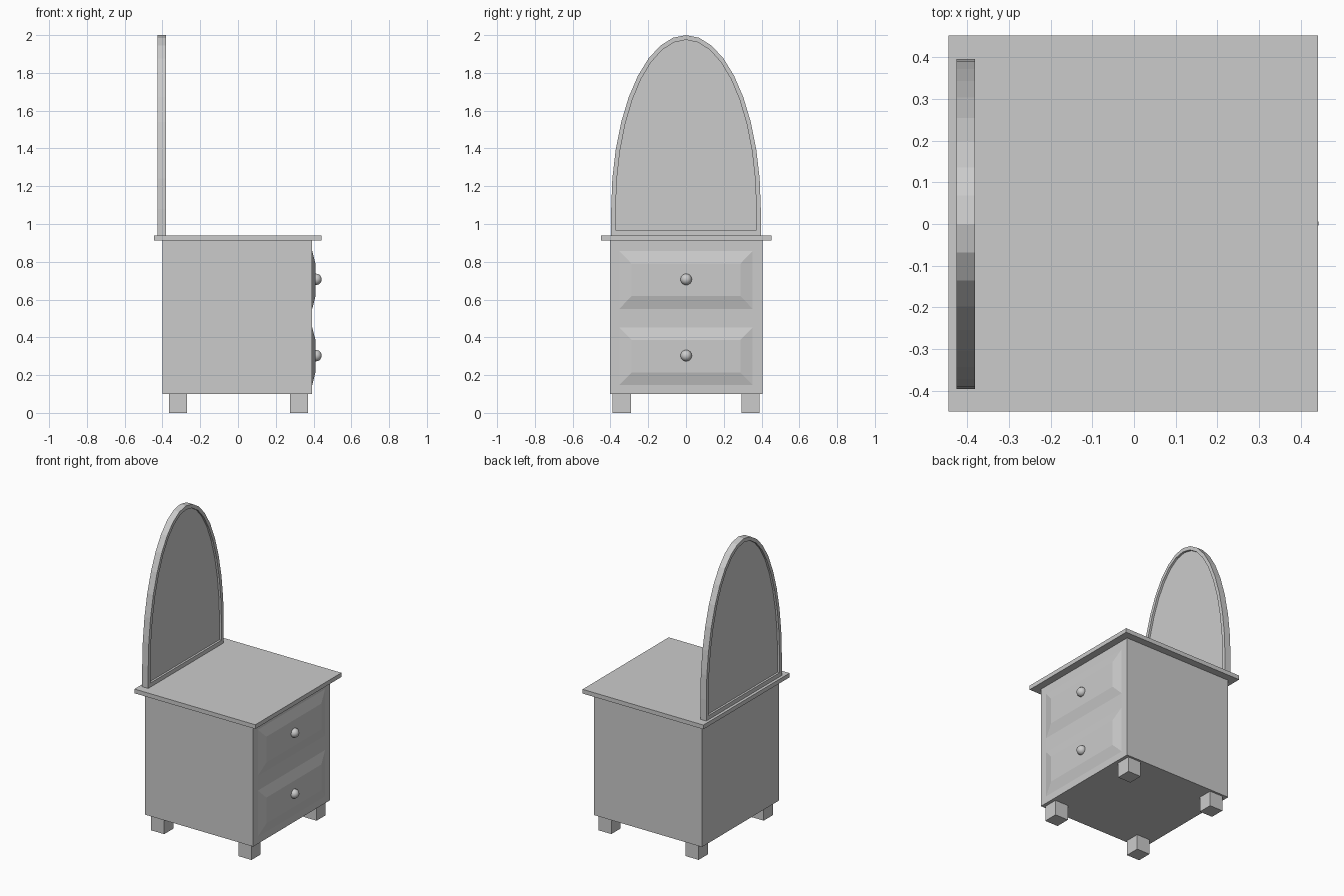
import bpy, bmesh, math
from mathutils import Vector

if "Cube" in bpy.data.objects:
    bpy.data.objects.remove(bpy.data.objects["Cube"])


def finish(name, bm):
    bmesh.ops.recalc_face_normals(bm, faces=bm.faces)
    me = bpy.data.meshes.new(name)
    bm.to_mesh(me)
    bm.free()
    ob = bpy.data.objects.new(name, me)
    bpy.context.collection.objects.link(ob)
    return ob


def box(name, lo, hi):
    bm = bmesh.new()
    bmesh.ops.create_cube(bm, size=1)
    for v in bm.verts:
        v.co = Vector([(lo[i] + hi[i]) / 2 + v.co[i] * (hi[i] - lo[i]) for i in range(3)])
    return finish(name, bm)


def arch(half_w, z0, z_top, spring=1.08, n=18):
    """Half-ellipse on short straight sides, as (y, z) points."""
    pts = [(-half_w, z0), (half_w, z0)]
    for i in range(n + 1):
        a = math.pi * i / n
        pts.append((half_w * math.cos(a), spring + (z_top - spring) * math.sin(a)))
    return pts


def loop(bm, pts, x):
    return [bm.verts.new((x, y, z)) for y, z in pts]


def bridge(bm, a, b):
    for i in range(len(a)):
        j = (i + 1) % len(a)
        bm.faces.new((a[i], a[j], b[j], b[i]))


# cabinet body and overhanging top
box("cabinet_body", (-0.40, -0.402, 0.10), (0.393, 0.404, 0.912))
box("table_top", (-0.445, -0.45, 0.912), (0.442, 0.453, 0.94))

# four square feet
for x in (-0.318, 0.323):
    for y in (-0.34, 0.342):
        box("foot", (x - 0.048, y - 0.048, 0), (x + 0.048, y + 0.048, 0.10))

# raised bevelled drawer fronts with round knobs
for z in (0.30, 0.704):
    bm = bmesh.new()
    loops = []
    for x, w, h in ((0.385, 0.353, 0.153), (0.393, 0.353, 0.153), (0.41, 0.288, 0.086)):
        loops.append(loop(bm, [(-w, z - h), (w, z - h), (w, z + h), (-w, z + h)], x))
    bridge(bm, loops[0], loops[1])
    bridge(bm, loops[1], loops[2])
    bm.faces.new(loops[0])
    bm.faces.new(loops[2])
    finish("drawer_front", bm)

    bpy.ops.mesh.primitive_uv_sphere_add(segments=24, ring_count=12, radius=0.03,
                                         location=(0.413, 0.001, z + 0.003))
    bpy.context.object.name = "drawer_knob"
    bpy.ops.object.shade_smooth()

# arched mirror frame: an open ring with thickness
outer = arch(0.396, 0.94, 2.0)
inner = arch(0.372, 0.967, 1.975)
bm = bmesh.new()
rings = [loop(bm, p, x) for p, x in ((outer, -0.426), (outer, -0.382),
                                     (inner, -0.382), (inner, -0.426))]
for i in range(4):
    bridge(bm, rings[i], rings[(i + 1) % 4])
finish("mirror_frame", bm)

# mirror panel recessed inside the frame
bm = bmesh.new()
back, front = loop(bm, inner, -0.412), loop(bm, inner, -0.396)
bridge(bm, back, front)
bm.faces.new(back)
bm.faces.new(front)
finish("mirror_panel", bm)
